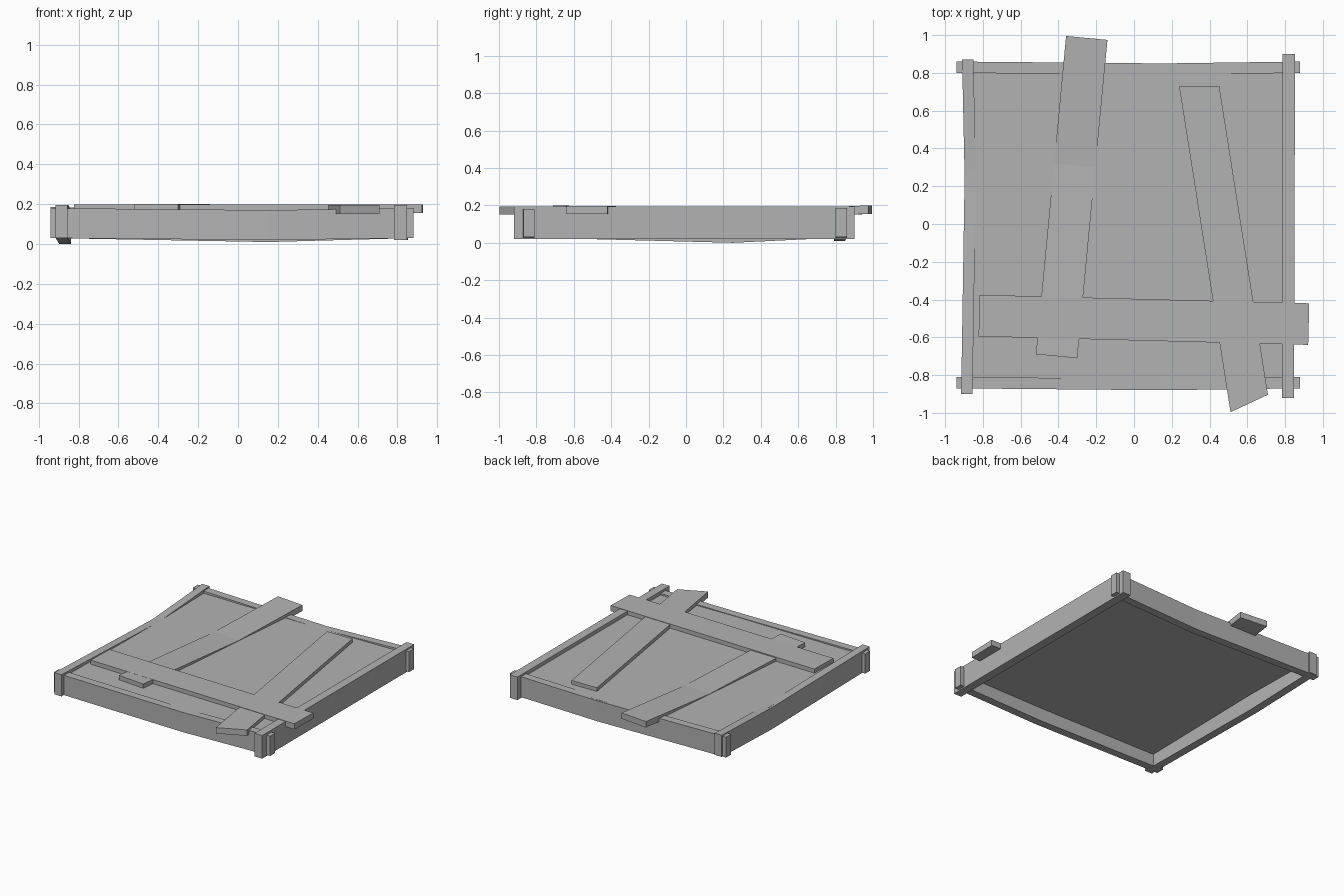
import bpy
import bmesh
from mathutils import Vector

# Remove the default cube
cube = bpy.data.objects.get("Cube")
if cube:
    bpy.data.objects.remove(cube, do_unlink=True)

# Single grey finish
GREY = (0.45, 0.45, 0.45, 1)
grey = bpy.data.materials.new("plain_grey")
grey.use_nodes = True
grey.diffuse_color = GREY
grey.node_tree.nodes["Principled BSDF"].inputs["Base Color"].default_value = GREY


def board(name, start, end, width, low, high, sag=0, bow=0,
          middle=0.5, start_cut=0, end_cut=0):
    """Board between two plan points, its middle dropped by sag and pushed
    sideways by bow; the cuts skew its ends along its length."""
    start, end = Vector(start), Vector(end)
    along = (end - start).normalized()
    across = Vector((-along.y, along.x))
    stations = [
        (start, start_cut, 0),
        (start.lerp(end, middle) + across * bow, 0, sag),
        (end, end_cut, 0),
    ]

    bm = bmesh.new()
    rings = []
    for centre, cut, drop in stations:
        left = centre + across * width / 2 + along * cut
        right = centre - across * width / 2 - along * cut
        bottom, top = low - drop, high - drop
        rings.append([
            bm.verts.new((*left, bottom)), bm.verts.new((*right, bottom)),
            bm.verts.new((*right, top)), bm.verts.new((*left, top)),
        ])

    # Long sides, then the two end caps
    for ring, following in zip(rings, rings[1:]):
        for i in range(len(ring)):
            bm.faces.new((ring[i - 1], ring[i], following[i], following[i - 1]))
    bm.faces.new(rings[0])
    bm.faces.new(rings[-1])
    bmesh.ops.recalc_face_normals(bm, faces=bm.faces)

    mesh = bpy.data.meshes.new(name)
    bm.to_mesh(mesh)
    bm.free()
    mesh.materials.append(grey)
    obj = bpy.data.objects.new(name, mesh)
    bpy.context.collection.objects.link(obj)


# Recessed flat panel
board("panel", start=(-0.88, 0), end=(0.82, 0), width=1.67, low=0.12, high=0.167)

# Side beams of the frame; the right one sags and bows inward
board("right_beam", start=(-0.885, -0.9), end=(-0.88, 0.87), width=0.06,
      low=0.03, high=0.195, sag=0.03, bow=-0.015, middle=0.65)
board("left_beam", start=(0.815, -0.92), end=(0.82, 0.9), width=0.065,
      low=0.02, high=0.195)

# Front and back beams, poking out past the side beams
for name, y, top, sag in (("front_beam", -0.84, 0.18, 0.01),
                          ("back_beam", 0.83, 0.185, 0.02)):
    board(name, start=(-0.94, y), end=(0.88, y), width=0.06,
          low=0.03, high=top, sag=sag, bow=-0.01, middle=0.6)

# Loose planks lying crooked over the panel
board("long_plank", start=(-0.41, -0.7), end=(-0.25, 0.985), width=0.22,
      low=0.155, high=0.2, sag=0.03, middle=0.6)
board("slanted_plank", start=(0.61, -0.95), end=(0.345, 0.73), width=0.21,
      low=0.15, high=0.195, start_cut=-0.03, end_cut=0.015)
board("cross_plank", start=(-0.82, -0.485), end=(0.925, -0.53), width=0.22,
      low=0.155, high=0.198)
